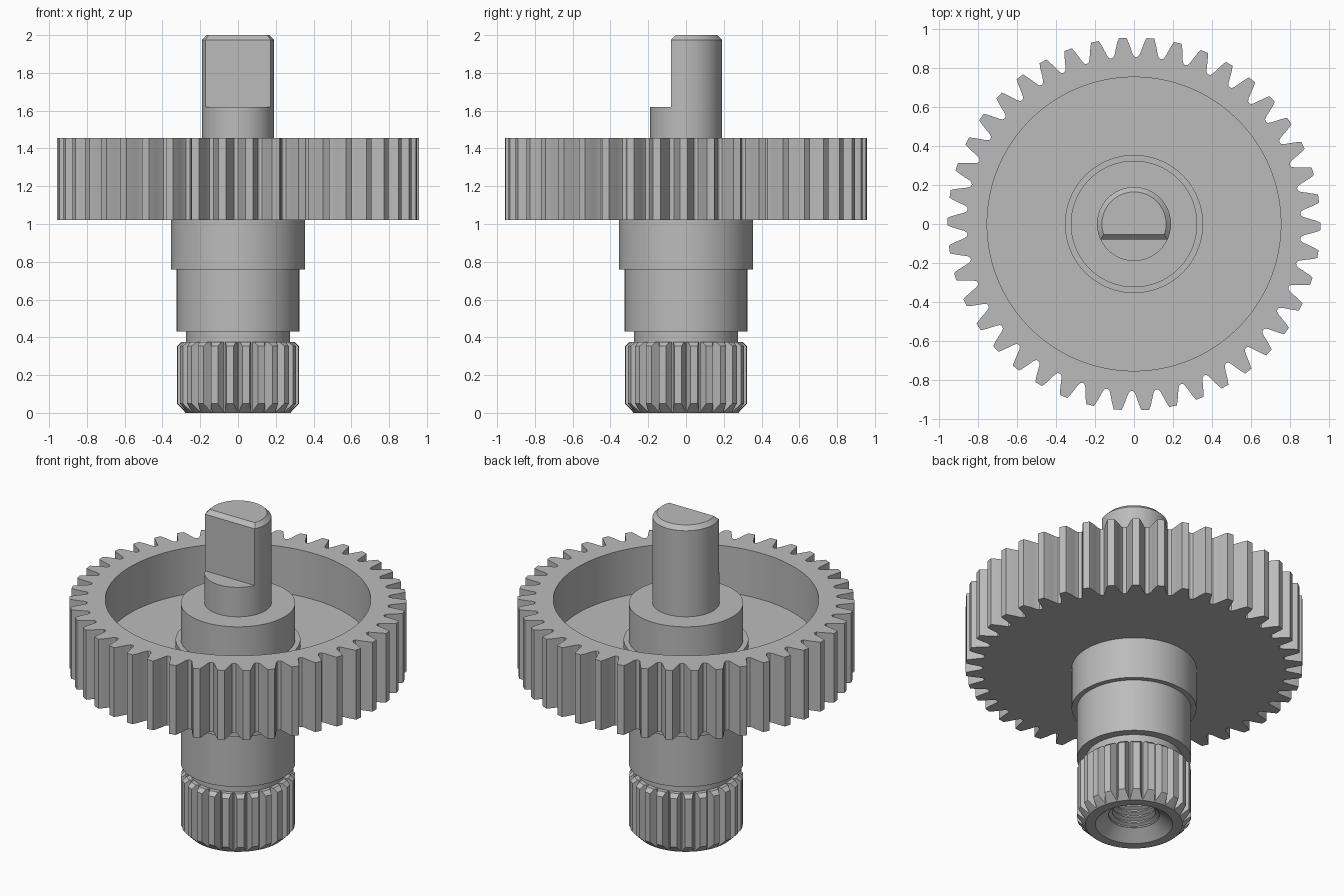
import bpy, bmesh
from math import cos, sin, pi, radians

cube = bpy.data.objects.get("Cube")
if cube:
    bpy.data.objects.remove(cube, do_unlink=True)

steel = bpy.data.materials.new("machined_grey")
steel.use_nodes = True
steel.diffuse_color = (0.5, 0.5, 0.5, 1)
bsdf = next(n for n in steel.node_tree.nodes if n.type == 'BSDF_PRINCIPLED')
bsdf.inputs["Base Color"].default_value = (0.5, 0.5, 0.5, 1)


def finish(name, bm):
    """Clean the mesh and link it as an object."""
    bmesh.ops.remove_doubles(bm, verts=bm.verts, dist=1e-5)
    bmesh.ops.recalc_face_normals(bm, faces=bm.faces)
    mesh = bpy.data.meshes.new(name)
    bm.to_mesh(mesh)
    bm.free()
    mesh.materials.append(steel)
    obj = bpy.data.objects.new(name, mesh)
    bpy.context.collection.objects.link(obj)
    return obj


def round_columns(count):
    return [(2 * pi * i / count, 0) for i in range(count)]


def toothed_columns(teeth, half_tooth, offset=0.0):
    """Angle and radius around a gear; half_tooth runs root to tip."""
    shape = [(-a, r) for a, r in half_tooth] + [(a, r) for a, r in reversed(half_tooth)]
    return [(offset + 2 * pi * t / teeth + a, r) for t in range(teeth) for a, r in shape]


def revolve(name, columns, profile, closed=False):
    """Sweep (radius, z) points round z; radius None follows the teeth."""
    bm = bmesh.new()
    grid = []
    for angle, tooth in columns:
        col = []
        for r, z in profile:
            r = tooth if r is None else r
            col.append(bm.verts.new((r * cos(angle), r * sin(angle), z)))
        grid.append(col)
    steps = len(profile) if closed else len(profile) - 1
    for i, col in enumerate(grid):
        nxt = grid[(i + 1) % len(grid)]
        for j in range(steps):
            k = (j + 1) % len(profile)
            quad = [col[j], nxt[j], nxt[k], col[k]]
            if profile[j][0] == 0:
                quad.pop(1)
            elif profile[k][0] == 0:
                quad.pop(2)
            bm.faces.new(quad)
    return finish(name, bm)


def activate(obj):
    bpy.ops.object.select_all(action='DESELECT')
    obj.select_set(True)
    bpy.context.view_layer.objects.active = obj


def cut(obj, cutter, operation):
    """Apply a boolean and discard the cutter."""
    cutter.hide_render = True
    mod = obj.modifiers.new("cut", 'BOOLEAN')
    mod.operation = operation
    mod.solver = 'EXACT'
    mod.object = cutter
    activate(obj)
    bpy.ops.object.modifier_apply(modifier=mod.name)
    bpy.data.objects.remove(cutter, do_unlink=True)


# Large gear: toothed rim, recessed upper face, flat underside
gear_tooth = [(0.0735, 0.858), (0.062, 0.862), (0.053, 0.875),
              (0.042, 0.905), (0.031, 0.935), (0.021, 0.958)]
gear = revolve("large_gear", toothed_columns(42, gear_tooth, radians(-0.75)),
               [(None, 1.02), (None, 1.455), (0.755, 1.455), (0.755, 1.165),
                (0.3, 1.165), (0.3, 1.02)], closed=True)

# Spindle: threaded blind bore, neck, journal, collar, hub and shaft
thread = []
for i in range(14):
    z = 0.06 + 0.036 * i
    thread += [(0.143, z), (0.143, z + 0.008), (0.122, z + 0.018), (0.122, z + 0.026)]
bore = [(0, 0.64), (0.122, 0.57)] + thread[::-1]
outside = [(0.24, 0.062), (0.275, 0.1), (0.275, 0.43), (0.325, 0.43), (0.325, 0.76),
           (0.355, 0.76), (0.355, 1.205), (0.325, 1.205), (0.325, 1.435),
           (0.19, 1.435), (0.19, 1.975), (0.165, 2), (0, 2)]
spindle = revolve("spindle", round_columns(96), bore + outside)

# Flat on the front of the shaft, with its bevelled top edge
bm = bmesh.new()
side = [(-1, 1.62), (-0.08, 1.62), (-0.08, 1.975), (-0.055, 2), (-0.055, 2.1), (-1, 2.1)]
face = bm.faces.new([bm.verts.new((-0.5, y, z)) for y, z in side])
ext = bmesh.ops.extrude_face_region(bm, geom=[face])
bmesh.ops.translate(bm, vec=(1, 0, 0),
                    verts=[v for v in ext["geom"] if isinstance(v, bmesh.types.BMVert)])
cut(spindle, finish("flat_cutter", bm), 'DIFFERENCE')

# Small splined end: serrations trimmed by chamfers and a countersink
spline_tooth = [(0.12, 0.281), (0.06, 0.325)]
spline = revolve("splined_end", toothed_columns(24, spline_tooth, pi / 24),
                 [(0, -0.1), (None, -0.1), (None, 0.5), (0, 0.5)])
envelope = revolve("spline_envelope", round_columns(96),
                   [(0.22, 0), (0.276, 0), (0.34, 0.064), (0.34, 0.34), (0.3, 0.375),
                    (0.16, 0.375), (0.145, 0.06)], closed=True)
cut(spline, envelope, 'INTERSECT')

for obj, angle in ((gear, 24), (spindle, 30), (spline, 20)):
    activate(obj)
    bpy.ops.object.shade_smooth_by_angle(angle=radians(angle))
